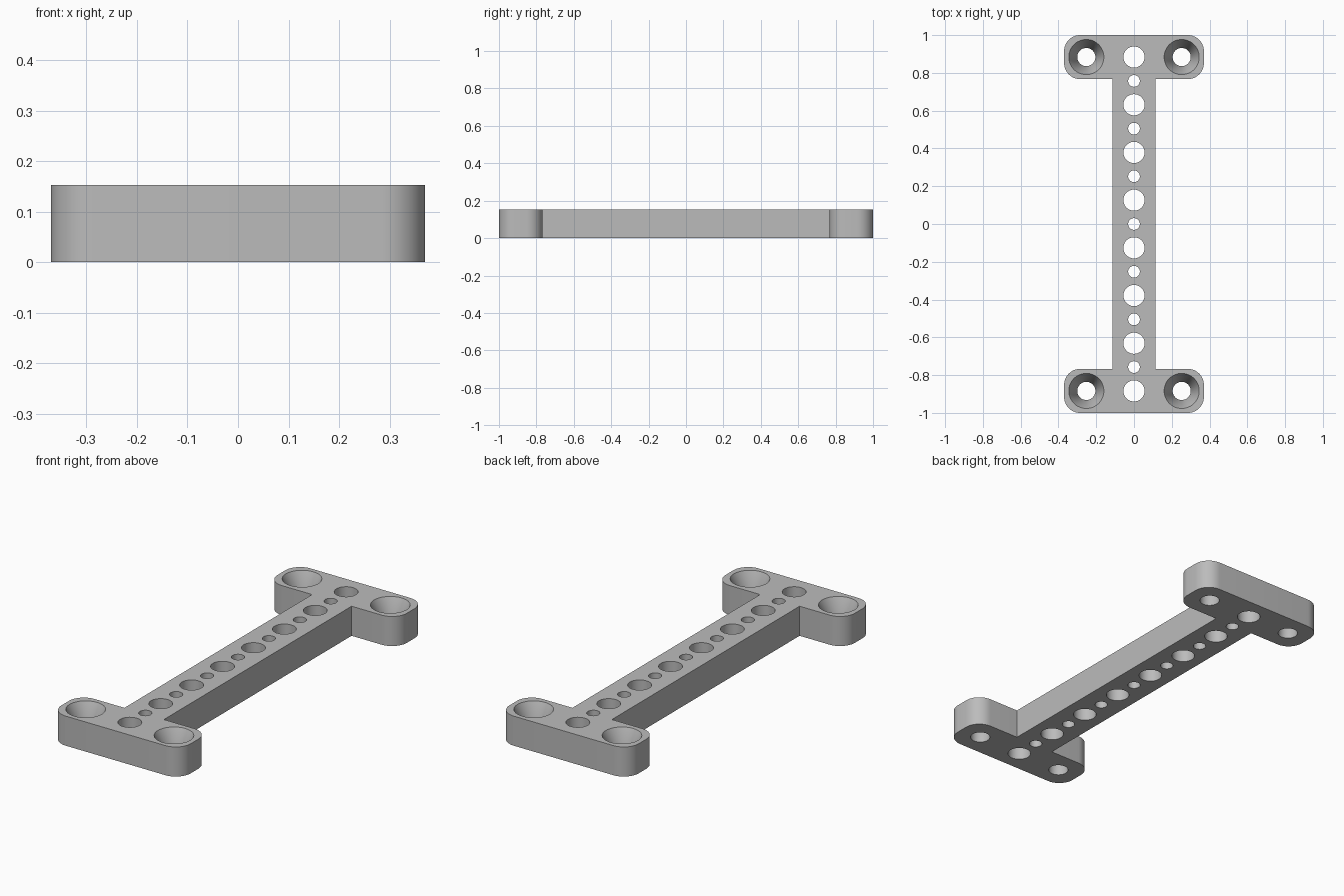
import bpy
import bmesh
from math import cos, sin, pi

if "Cube" in bpy.data.objects:
    bpy.data.objects.remove(bpy.data.objects["Cube"])

HEIGHT = 0.153
HALF_WIDTH, HALF_LENGTH = 0.37, 1.0
WEB, FLANGE = 0.113, 0.767      # half width of the web, inner edge of the flanges
CORNER = 0.085
PITCH = 0.2525
SEGMENTS = 48


def new_object(name, bm):
    bmesh.ops.recalc_face_normals(bm, faces=bm.faces)
    mesh = bpy.data.meshes.new(name)
    bm.to_mesh(mesh)
    bm.free()
    obj = bpy.data.objects.new(name, mesh)
    bpy.context.collection.objects.link(obj)
    return obj


def corner_arc(x, y, start, steps=12):
    return [(x + CORNER * cos(start + pi / 2 * i / steps),
             y + CORNER * sin(start + pi / 2 * i / steps)) for i in range(steps + 1)]


# Outline of one quarter, from the web to the end of the flange
quarter = [(WEB, FLANGE)]
quarter += corner_arc(HALF_WIDTH - CORNER, FLANGE + CORNER, -pi / 2)
quarter += corner_arc(HALF_WIDTH - CORNER, HALF_LENGTH - CORNER, 0)
half = quarter + [(-x, y) for x, y in reversed(quarter)]
outline = half + [(-x, -y) for x, y in half]

# Solid bracket body
bm = bmesh.new()
base = bm.faces.new([bm.verts.new((x, y, 0)) for x, y in outline])
top = bmesh.ops.extrude_face_region(bm, geom=[base])["geom"]
bmesh.ops.translate(bm, vec=(0, 0, HEIGHT),
                    verts=[v for v in top if isinstance(v, bmesh.types.BMVert)])
bracket = new_object("mounting_bracket", bm)


def add_cutter(bm, x, y, profile):
    """Revolved solid from (radius, z) pairs."""
    rings = [[bm.verts.new((x + r * cos(2 * pi * i / SEGMENTS),
                            y + r * sin(2 * pi * i / SEGMENTS), z))
              for i in range(SEGMENTS)] for r, z in profile]
    for low, high in zip(rings, rings[1:]):
        for i in range(SEGMENTS):
            j = (i + 1) % SEGMENTS
            bm.faces.new((low[i], low[j], high[j], high[i]))
    bm.faces.new(rings[0][::-1])
    bm.faces.new(rings[-1])


# Alternating large and small holes along the web, countersunk holes in the flanges
BELOW, ABOVE = -0.05, HEIGHT + 0.05
bm = bmesh.new()
for k in range(-7, 8):
    radius = 0.056 if k % 2 else 0.031
    add_cutter(bm, 0, k * PITCH / 2, [(radius, BELOW), (radius, ABOVE)])
for sx in (-1, 1):
    for sy in (-1, 1):
        add_cutter(bm, sx * PITCH, sy * 3.5 * PITCH,
                   [(0.048, BELOW), (0.048, 0.053), (0.093, HEIGHT), (0.093, ABOVE)])
cutter = new_object("hole_cutter", bm)
cutter.hide_render = True

# Cut the holes and discard the cutter
bpy.ops.object.select_all(action="DESELECT")
bracket.select_set(True)
bpy.context.view_layer.objects.active = bracket
cut = bracket.modifiers.new("holes", "BOOLEAN")
cut.operation = "DIFFERENCE"
cut.solver = "EXACT"
cut.object = cutter
bpy.ops.object.modifier_apply(modifier=cut.name)
bpy.data.objects.remove(cutter)

# Single grey finish
grey = bpy.data.materials.new("plain_grey")
grey.use_nodes = True
color = (0.5, 0.5, 0.5, 1)
grey.diffuse_color = color
grey.node_tree.nodes["Principled BSDF"].inputs["Base Color"].default_value = color
bracket.data.materials.clear()
bracket.data.materials.append(grey)
bpy.ops.object.shade_smooth_by_angle(angle=pi / 6)
